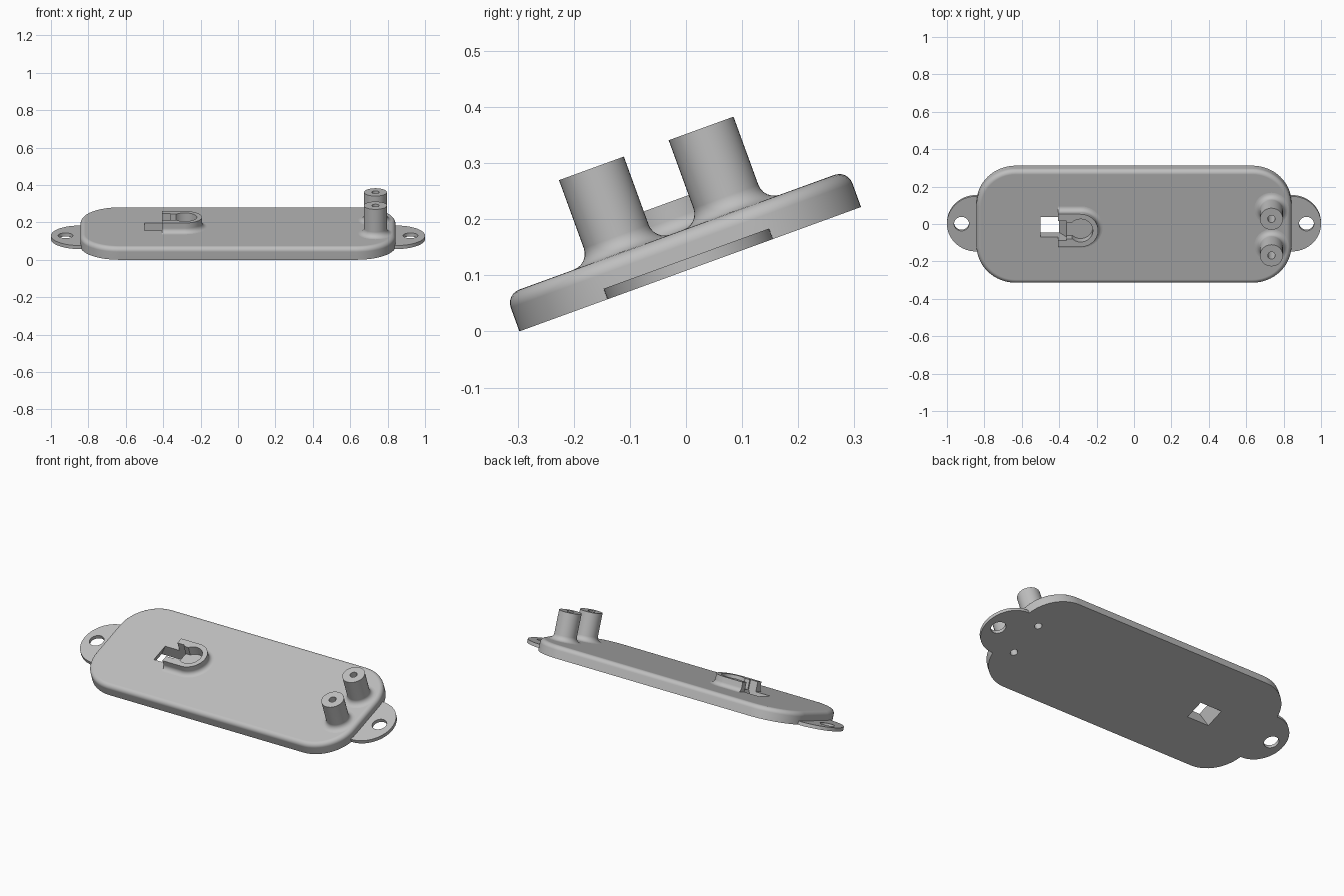
import bpy, bmesh
from math import sin, cos, pi, radians
from mathutils import Matrix

cube = bpy.data.objects.get("Cube")
if cube:
    bpy.data.objects.remove(cube)

grey = bpy.data.materials.new("light grey plastic")
grey.use_nodes = True
grey.diffuse_color = (0.52, 0.52, 0.52, 1)
grey.node_tree.nodes["Principled BSDF"].inputs["Base Color"].default_value = grey.diffuse_color

# Everything is built flat, then tilted together
TILT = Matrix.Translation((0, 0.0075, 0.111)) @ Matrix.Rotation(radians(20), 4, 'X')
TOP = 0.07


def arc(cx, cy, r, a0, a1, n):
    steps = [radians(a0 + (a1 - a0) * i / n) for i in range(n + 1)]
    return [(cx + r * cos(a), cy + r * sin(a)) for a in steps]


def circle(cx, cy, r, n=40):
    return arc(cx, cy, r, 0, 360, n)[:-1]


def rectangle(x0, x1, half):
    return [(x0, -half), (x1, -half), (x1, half), (x0, half)]


def loft(name, layers, caps=True):
    """Skin a stack of (height, outline) layers."""
    bm = bmesh.new()
    rings = [[bm.verts.new((x, y, z)) for x, y in pts] for z, pts in layers]
    n = len(rings[0])
    for a, b in zip(rings, rings[1:]):
        for i in range(n):
            j = (i + 1) % n
            bm.faces.new((a[i], a[j], b[j], b[i]))
    if caps:
        bm.faces.new(rings[0][::-1])
        bm.faces.new(rings[-1])
        bmesh.ops.recalc_face_normals(bm, faces=bm.faces)
    mesh = bpy.data.meshes.new(name)
    bm.to_mesh(mesh)
    bm.free()
    obj = bpy.data.objects.new(name, mesh)
    bpy.context.collection.objects.link(obj)
    return obj


def prism(name, pts, z0, z1):
    return loft(name, [(z0, pts), (z1, pts)])


def cut(obj, cutters):
    for c in cutters:
        mod = obj.modifiers.new("cut", 'BOOLEAN')
        mod.operation, mod.solver, mod.object = 'DIFFERENCE', 'EXACT', c
    bpy.context.view_layer.update()
    deps = bpy.context.evaluated_depsgraph_get()
    mesh = bpy.data.meshes.new_from_object(obj.evaluated_get(deps))
    obj.modifiers.clear()
    obj.data = mesh


def finish(obj):
    obj.data.materials.clear()
    obj.data.materials.append(grey)
    obj.data.shade_smooth()
    obj.data.set_sharp_from_angle(angle=radians(32))
    mod = obj.modifiers.new("even shading", 'WEIGHTED_NORMAL')
    mod.keep_sharp = True
    obj.matrix_world = TILT


# Base plate with rounded corners and a soft top rim
def plate_outline(inset):
    pts = []
    for sx, sy, a in ((1, 1, 0), (-1, 1, 90), (-1, -1, 180), (1, -1, 270)):
        pts += arc(sx * 0.632, sy * 0.114, 0.21 - inset, a, a + 90, 16)
    return pts


RIM = 0.025
rim = [radians(15 * i) for i in range(7)]
plate = loft("base_plate", [(0, plate_outline(0))] + [
    (TOP - RIM + RIM * sin(a), plate_outline(RIM - RIM * cos(a))) for a in rim])

# Slanted cable opening, continuing upright above the plate
channel = loft("channel_cutter", [
    (z, rectangle(-0.54 + s, -0.40 + s, 0.056))
    for z, s in ((-0.035, -0.02), (TOP, 0.04), (0.2, 0.04))])
post_x, post_y = 0.735, 0.104
drills = [prism("drill", circle(post_x, s * post_y, 0.02), -0.02, 0.1) for s in (1, -1)]
cut(plate, drills + [channel])
finish(plate)

# Mounting ears with screw holes
for side, name in ((1, "left_ear"), (-1, "right_ear")):
    pts = [(side * x, y) for x, y in arc(0.843, 0, 0.157, -95, 95, 40)]
    ear = prism(name, pts, 0, 0.02)
    hole = prism("hole_cutter", circle(side * 0.922, 0, 0.04), -0.02, 0.04)
    cut(ear, [hole])
    bpy.data.objects.remove(hole)
    finish(ear)

# Hollow posts with flared feet
FLARE = 0.03
for s, name in ((1, "back_post"), (-1, "front_post")):
    profile = [(0.0615 + FLARE - FLARE * sin(radians(15 * i)),
                TOP + FLARE - FLARE * cos(radians(15 * i))) for i in range(7)]
    profile += [(0.0615, 0.229), (0.02, 0.229), (0.02, TOP)]
    post = loft(name, [(z, circle(post_x, s * post_y, r)) for r, z in profile], caps=False)
    finish(post)

# U-shaped holder with a flared foot and a keyhole cavity
CX, R, FOOT = -0.285, 0.093, 0.025


def holder_outline(grow):
    r = R + grow
    return [(-0.407, -r)] + arc(CX, 0, r, -90, 90, 32) + [(-0.407, r)]


layers = [(TOP + FOOT - FOOT * cos(a), holder_outline(FOOT - FOOT * sin(a))) for a in rim]
holder = loft("cable_holder", layers + [(0.125, holder_outline(0))])
keyhole = prism("keyhole_cutter",
                [(-0.45, -0.047)] + arc(CX, 0, 0.065, -134, 134, 32) + [(-0.45, 0.047)], 0.05, 0.2)
cut(holder, [keyhole, channel])
finish(holder)

for helper in drills + [channel, keyhole]:
    bpy.data.objects.remove(helper)
